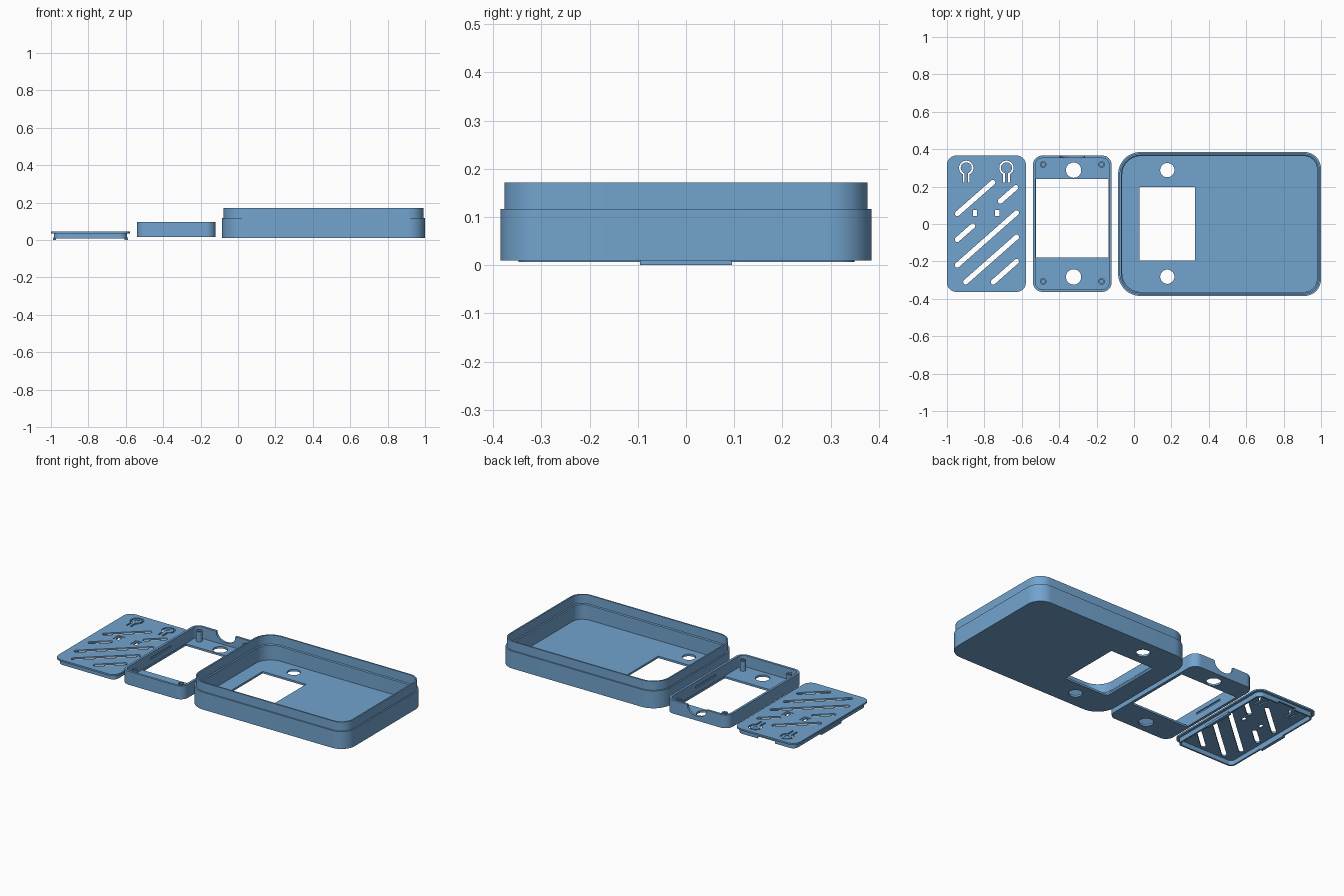
import bpy, bmesh, math

if "Cube" in bpy.data.objects:
    bpy.data.objects.remove(bpy.data.objects["Cube"])

blue = bpy.data.materials.new("steel blue plastic")
blue.diffuse_color = (0.17, 0.37, 0.62, 1)
blue.use_nodes = True
blue.node_tree.nodes["Principled BSDF"].inputs["Base Color"].default_value = blue.diffuse_color


def make(name, bm):
    bmesh.ops.recalc_face_normals(bm, faces=bm.faces)
    me = bpy.data.meshes.new(name)
    bm.to_mesh(me)
    bm.free()
    ob = bpy.data.objects.new(name, me)
    bpy.context.collection.objects.link(ob)
    me.materials.append(blue)
    return ob


def rounded(x0, x1, y0, y1, rl, rr, inset=0, n=12):
    """Rounded rectangle outline, with left and right corner radii."""
    pts = []
    for sx, sy, start in ((1, 1, 0), (-1, 1, 90), (-1, -1, 180), (1, -1, 270)):
        r = rr if sx > 0 else rl
        cx = x1 - r if sx > 0 else x0 + r
        cy = y1 - r if sy > 0 else y0 + r
        for i in range(n + 1):
            a = math.radians(start + 90 * i / n)
            pts.append((cx + (r - inset) * math.cos(a), cy + (r - inset) * math.sin(a)))
    return pts


def loft(name, rect, steps):
    """Solid from inset outlines stacked at (inset, z) and capped at both ends."""
    bm = bmesh.new()
    rings = [[bm.verts.new((x, y, z)) for x, y in rounded(*rect, inset=d)] for d, z in steps]
    for a, b in zip(rings, rings[1:]):
        for i in range(len(a)):
            j = (i + 1) % len(a)
            bm.faces.new((a[i], a[j], b[j], b[i]))
    bm.faces.new(rings[0])
    bm.faces.new(rings[-1])
    return make(name, bm)


def prisms(name, outlines, z0, z1, upright=False):
    """Extruded outlines in one mesh; upright outlines lie in XZ and run along Y."""
    bm = bmesh.new()
    for pts in outlines:
        lo, hi = ([bm.verts.new((u, z, v) if upright else (u, v, z)) for u, v in pts] for z in (z0, z1))
        bm.faces.new(lo)
        bm.faces.new(hi)
        for i in range(len(pts)):
            j = (i + 1) % len(pts)
            bm.faces.new((lo[i], lo[j], hi[j], hi[i]))
    return make(name, bm)


def boolean(ob, tool, op='DIFFERENCE'):
    mod = ob.modifiers.new("bool", 'BOOLEAN')
    mod.operation, mod.solver, mod.object = op, 'EXACT', tool
    bpy.context.view_layer.update()
    me = bpy.data.meshes.new_from_object(ob.evaluated_get(bpy.context.evaluated_depsgraph_get()))
    ob.modifiers.clear()
    ob.data = me
    bpy.data.objects.remove(tool)


def cut(ob, outlines, z0, z1, upright=False):
    boolean(ob, prisms("cutter", outlines, z0, z1, upright))


def box(x0, x1, y0, y1):
    return [(x0, y0), (x1, y0), (x1, y1), (x0, y1)]


def circle(x, y, r, n=32, turn=0):
    return [(x + r * math.cos(turn + math.tau * i / n), y + r * math.sin(turn + math.tau * i / n)) for i in range(n)]


def slot(x0, y0, x1, y1, r=0.0135):
    a = math.atan2(y1 - y0, x1 - x0)
    return [(cx + r * math.cos(a + s + math.pi * i / 8), cy + r * math.sin(a + s + math.pi * i / 8))
            for cx, cy, s in ((x1, y1, -math.pi / 2), (x0, y0, math.pi / 2)) for i in range(9)]


def keyhole(x, y, stem=0.0135, w=0.009, r=0.034, length=0.078):
    """Thin slit round a push button, running down both sides of its stem."""
    def path(rad, half):
        a = math.asin(half / rad)
        start, end = -math.pi / 2 + a, 1.5 * math.pi - a
        arc = [(x + rad * math.cos(start + (end - start) * i / 36),
                y + rad * math.sin(start + (end - start) * i / 36)) for i in range(37)]
        return [(x + half, y - length)] + arc + [(x - half, y - length)]
    return path(r + w / 2, stem + w / 2) + path(r - w / 2, stem - w / 2)[::-1]


# deep tray with stepped lip
tray = loft("deep_tray", (-0.085, 1.0, -0.385, 0.385, 0.12, 0.09),
            [(0, 0.01), (0, 0.117), (0.008, 0.117), (0.008, 0.172), (0.017, 0.172),
             (0.017, 0.117), (0.022, 0.112), (0.022, 0.022)])
cut(tray, [box(0.03, 0.325, -0.195, 0.197), circle(0.178, 0.288, 0.038), circle(0.178, -0.282, 0.038)], -0.1, 0.05)

# shallow middle frame
frame = loft("middle_frame", (-0.54, -0.12, -0.363, 0.366, 0.05, 0.05),
             [(0, 0.015), (0, 0.097), (0.014, 0.097), (0.014, 0.027)])
cut(frame, [box(-0.523, -0.137, -0.18, 0.24), circle(-0.323, 0.288, 0.041), circle(-0.323, -0.283, 0.041)], -0.1, 0.04)
# cable notch in the back wall, with rounded foot
notch = [(-0.265, 0.2)] + [(-0.33 + 0.065 * math.cos(a), 0.092 + 0.05 * math.sin(a))
                           for a in (-math.pi * i / 16 for i in range(17))] + [(-0.395, 0.2)]
cut(frame, [notch], 0.34, 0.4, True)
# clip grooves inside the long walls
cut(frame, [box(-0.533, -0.5, -0.1, 0.1), box(-0.16, -0.127, -0.1, 0.1)], 0.057, 0.069)

# hollow screw posts
for x, xs in ((-0.486, "left"), (-0.173, "right")):
    for y, ys in ((0.318, "back"), (-0.307, "front")):
        post = prisms(f"screw_post_{ys}_{xs}", [circle(x, y, 0.0175, 24)], 0.025, 0.088)
        cut(post, [circle(x, y, 0.01, 24)], 0.035, 0.2)

# vented cover with a rim underneath
cover = loft("vented_cover", (-1.0, -0.578, -0.363, 0.366, 0.05, 0.05),
             [(0, 0.045), (0, 0.035), (0.016, 0.035), (0.016, 0.007), (0.026, 0.007), (0.026, 0.035)])
vents = [(-0.945, 0.055, -0.755, 0.222), (-0.715, 0.122, -0.632, 0.195), (-0.945, -0.083, -0.862, -0.01),
         (-0.945, -0.22, -0.628, 0.06), (-0.9, -0.31, -0.628, -0.07), (-0.752, -0.31, -0.628, -0.2)]
buttons = [(-0.897, 0.3), (-0.682, 0.3)]
windows = [(-0.851, 0.058), (-0.731, 0.058)]
cut(cover, [slot(*v) for v in vents] + [keyhole(*b) for b in buttons]
    + [box(x - 0.011, x + 0.011, y - 0.016, y + 0.016) for x, y in windows], 0.02, 0.1)
# shallow engraved button symbols and window borders
cut(cover, [box(x - 0.022, x + 0.022, y - 0.027, y + 0.027) for x, y in windows]
    + [circle(*buttons[0], 0.017, 4, math.pi / 4), circle(*buttons[1], 0.018, 3, math.pi / 2)], 0.042, 0.1)
# notch in the back of the rim, matching the cable opening
cut(cover, [box(-0.85, -0.73, 0.33, 0.36)], -0.1, 0.02)

# snap clips along the long sides of the cover
for name, x0, x1 in (("snap_clip_left", -0.99, -0.972), ("snap_clip_right", -0.606, -0.588)):
    prisms(name, [box(x0, x1, -0.095, 0.095)], 0.0, 0.014)

# smooth curved walls, keeping edges sharp
for ob in bpy.data.objects:
    ob.select_set(True)
bpy.context.view_layer.objects.active = tray
bpy.ops.object.shade_smooth_by_angle(angle=math.radians(30))
